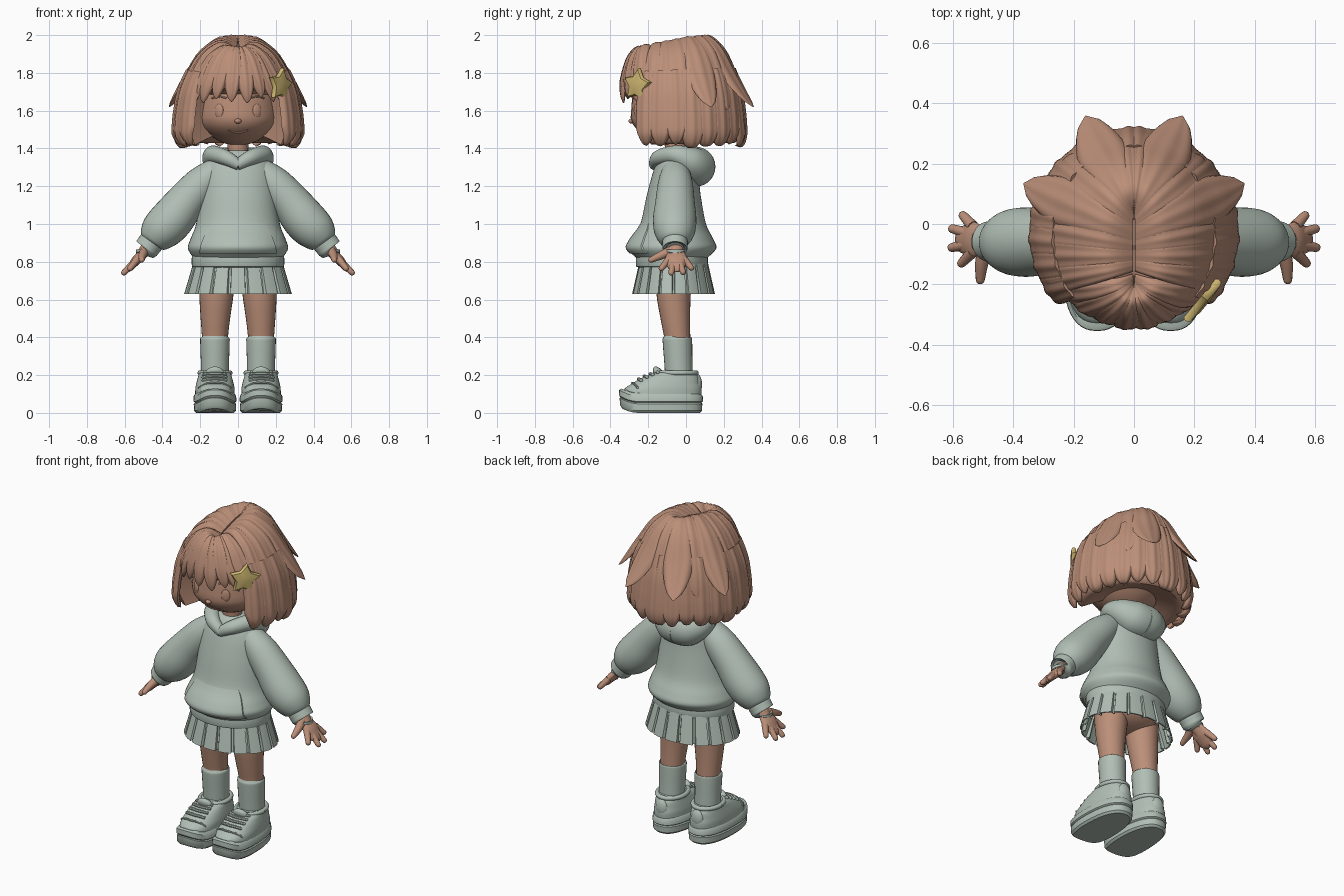
import bpy, bmesh, math, random
from math import sin, cos, pi, radians
from mathutils import Vector, Matrix
from mathutils.bvhtree import BVHTree

random.seed(4)
if "Cube" in bpy.data.objects:
    bpy.data.objects.remove(bpy.data.objects["Cube"])
built = []


def material(name, rgb):
    m = bpy.data.materials.new(name)
    m.use_nodes = True
    m.diffuse_color = (*rgb, 1)
    m.node_tree.nodes["Principled BSDF"].inputs["Base Color"].default_value = (*rgb, 1)
    return m


BROWN = material("warm_brown", (0.50, 0.275, 0.19))
SAGE = material("sage_cloth", (0.44, 0.52, 0.46))
GOLD = material("star_gold", (0.64, 0.49, 0.17))


def finish(bm, name, mat, mirror=False):
    bmesh.ops.recalc_face_normals(bm, faces=bm.faces)
    me = bpy.data.meshes.new(name)
    bm.to_mesh(me)
    bm.free()
    me.materials.append(mat)
    ob = bpy.data.objects.new(name, me)
    bpy.context.collection.objects.link(ob)
    if mirror:
        ob.modifiers.new("Mirror", "MIRROR")
    built.append(ob)


def loft(bm, rings, cap=True):
    rows = [[bm.verts.new(p) for p in r] for r in rings]
    n = len(rows[0])
    for a, b in zip(rows, rows[1:]):
        for i in range(n):
            j = (i + 1) % n
            bm.faces.new((a[i], a[j], b[j], b[i]))
    if cap:
        bm.faces.new(rows[0])
        bm.faces.new(rows[-1])


def spline(pts, t):
    """Smooth curve through points of any dimension, t from 0 to 1."""
    f = min(max(t, 0), 1) * (len(pts) - 1)
    i = min(int(f), len(pts) - 2)
    f -= i
    p = [pts[min(max(i + d, 0), len(pts) - 1)] for d in (-1, 0, 1, 2)]
    return [b + f / 2 * (c - a + f * (2*a - 5*b + 4*c - d + f * (3*(b - c) + d - a)))
            for a, b, c, d in zip(*p)]


def tube(bm, pts, ref, flat=1, n=20, steps=20, dome=False):
    """Round or flattened tube through (x, y, z, radius) points."""
    rings = []

    def ring(c, r, s, u):
        rings.append([c + s * (r * cos(a)) + u * (r * flat * sin(a))
                      for a in (2 * pi * i / n for i in range(n))])
    for k in range(steps + 1):
        t = k / steps
        q = spline(pts, t)
        tan = (Vector(spline(pts, t + .01)[:3]) - Vector(spline(pts, t - .01)[:3])).normalized()
        s = Vector(ref)
        s = (s - tan * s.dot(tan)).normalized()
        u = tan.cross(s)
        ring(Vector(q[:3]), q[3], s, u)
    if dome:
        for a in (.5, 1, 1.4):
            ring(Vector(q[:3]) + tan * (q[3] * sin(a)), q[3] * cos(a), s, u)
    loft(bm, rings)


def ellipse(z, cy, hx, hy, cx=0, n=48, power=2, toe=0):
    out = []
    for i in range(n):
        c, s = cos(2 * pi * i / n), sin(2 * pi * i / n)
        x = math.copysign(abs(c) ** (2 / power), c)
        y = math.copysign(abs(s) ** (2 / power), s)
        out.append(Vector((cx + hx * x * (1 - toe * y), cy + hy * y, z)))
    return out


def ball(bm, loc, size, rot=Matrix()):
    m = Matrix.Translation(loc) @ rot @ Matrix.Diagonal((*size, 1))
    return bmesh.ops.create_uvsphere(bm, u_segments=32, v_segments=20, radius=1, matrix=m)["verts"]


def on_front(tree, x, z, off=0.0):
    hit = tree.ray_cast(Vector((x, -2, z)), Vector((0, 1, 0)))[0]
    return (x, (hit.y if hit else -.2) - off, z)


# Head: rounder below the middle, with nose, eyes, ears, mouth and brows
bm = bmesh.new()
for v in ball(bm, (0, 0, 0), (1, 1, 1)):
    low = max(-v.co.z, 0)
    k = 1 + .11 * sin(pi * low) ** 2
    v.co = (v.co.x * .215 * k, -.06 + v.co.y * .228 * k, 1.63 + v.co.z * (.215 if low else .29))
face = BVHTree.FromBMesh(bm)
ball(bm, on_front(face, 0, 1.545, -.004), (.018, .02, .014))
finish(bm, "head", BROWN)

bm = bmesh.new()
ball(bm, on_front(face, .1, 1.6), (.025, .009, .036), Matrix.Rotation(.45, 4, "Z"))
finish(bm, "eyes", BROWN, True)
bm = bmesh.new()
ball(bm, (.225, -.08, 1.56), (.025, .035, .055))
finish(bm, "ears", BROWN, True)
bm = bmesh.new()
tube(bm, [(*on_front(face, x, 1.483 + 6 * x * x, .001), .005) for x in (-.05, -.025, 0, .025, .05)], (0, 0, 1), n=8)
finish(bm, "mouth", BROWN)
bm = bmesh.new()
tube(bm, [(*on_front(face, x, 1.675 - 6 * (x - .1) ** 2), .005) for x in (.06, .1, .14)], (0, 0, 1), n=8)
finish(bm, "eyebrows", BROWN, True)
bm = bmesh.new()
tube(bm, [(0, -.05, 1.28, .065), (0, -.055, 1.38, .055), (0, -.06, 1.48, .06)], (1, 0, 0))
finish(bm, "neck", BROWN)

# Hair surface: flows from the parting line outwards and down to a curled-in bob
PROFILE = [(0, 1.962), (.22, 1.985), (.42, 1.965), (.65, 1.9), (.84, 1.79), (.95, 1.70),
           (1, 1.62), (1.03, 1.55), (1.03, 1.48), (.93, 1.425), (.75, 1.435)]


def hair_point(deg, t, off):
    a = radians(deg)
    f, z = spline(PROFILE, t)
    z -= .065 * ((1 + cos(a)) / 2) ** 1.5 * max(0, 1 - f * f)
    part = -.08 - .12 * cos(a)
    p = Vector((.312 * sin(a) * f, part * (1 - f) + f * (-.035 - .322 * cos(a)), z))
    return p + (p - Vector((0, -.04, 1.62))).normalized() * off


def lock(bm, deg, width, t0, t1, lift=.016, flick=0, taper=.35, sweep=0):
    """One lens-shaped, softly ridged lock lying on the hair surface."""
    rings = []
    for i in range(21):
        k = i / 20
        t = t0 + (t1 - t0) * k
        thin = min(1, ((1 - k) / taper) ** .6) + .04
        mid = deg + sweep * (k - 1)
        rise = lift * min(1, .15 + t * 6) * min(1, thin + .2)
        out = flick * k ** 5
        ring = []
        for j in range(17):
            u = j / 8 - 1
            off = rise * math.sqrt(max(0, 1 - u * u)) + .0025 * cos(3 * pi * u) * min(1, t * 3) * min(1, thin)
            ring.append(hair_point(mid + width * thin * u, t, off + out))
        for u in (.6, 0, -.6):
            ring.append(hair_point(mid + width * thin * u, t, -.02 * min(1, thin) + out))
        rings.append(ring)
    loft(bm, rings)


def shell_end(deg):
    s = min(max((min(deg, 360 - deg) - 48) / 14, 0), 1)
    return .46 + .5 * s * s * (3 - 2 * s)


# Base of the hair, closed underneath towards the nape
bm = bmesh.new()
rings = [[hair_point(d, (.02 + .98 * i / 24) * shell_end(d), -.01) for d in range(0, 360, 4)] for i in range(25)]
for s in (.15, .4, .7):
    rings.append([p.lerp(Vector((0, -.03, 1.53)), s) for p in rings[24]])
loft(bm, rings)
finish(bm, "hair_base", BROWN)

bm = bmesh.new()
for d in range(57, 180, 15):
    lock(bm, d, 11, .38, .92 + random.uniform(-.04, .05), .026, random.uniform(0, .025), .3)
finish(bm, "hair_lower_layer", BROWN, True)

bm = bmesh.new()
for d, w, end, flick in ((62, 11, .72, 0), (78, 12, .66, .01), (95, 13, .68, .015), (137, 16, .62, .02),
                         (175, 11, .62, .01), (114, 17, .6, .085), (157, 19, .6, .1)):
    lock(bm, d, w, .01, end, random.uniform(.017, .022), flick, .38)
finish(bm, "hair_upper_layer", BROWN, True)

bm = bmesh.new()
for d, end in ((-55, .6), (-40, .57), (-24, .54), (-7, .56), (10, .57), (26, .53), (41, .56), (55, .6)):
    lock(bm, d, 12, .01, end, random.uniform(.018, .024), -.022, .4, d * .4)
finish(bm, "fringe", BROWN)

# Star hair clip
bm = bmesh.new()
mid, side, up, out = Vector((.226, -.258, 1.735)), Vector((.64, .768, 0)), Vector((0, 0, 1)), Vector((.768, -.64, 0))
rings = []
for depth, scale in ((-.014, .94), (-.009, 1), (.005, 1), (.012, .9), (.018, .35)):
    ring = []
    for i in range(10):
        a, r = pi * i / 5 + .15, (.054 if i % 2 else .093) * scale
        ring.append(mid + side * (r * sin(a)) + up * (r * cos(a)) + out * depth)
    rings.append(ring)
loft(bm, rings)
finish(bm, "star_clip", GOLD)

# Hooded top: body, hem band, front pocket, hood
bm = bmesh.new()
BODY = [(1.39, -.05, .08, .06), (1.36, -.05, .145, .09), (1.28, -.055, .185, .118), (1.15, -.065, .2, .143),
        (1.0, -.068, .222, .174), (.92, -.073, .252, .218), (.87, -.075, .265, .235), (.82, -.075, .236, .187)]
loft(bm, [ellipse(*spline(BODY, i / 35)) for i in range(36)])
body = BVHTree.FromBMesh(bm)
finish(bm, "top_body", SAGE)

bm = bmesh.new()
loft(bm, [ellipse(z, -.075, .245 - d, .191 - d) for z, d in
          ((.84, .012), (.832, .002), (.82, 0), (.785, 0), (.774, .003), (.77, .015))])
finish(bm, "hem_band", SAGE)

bm = bmesh.new()
rings = []
for i in range(15):
    k = i / 14
    half = .205 - .07 * k ** 1.6
    xs = [half * (j / 10 - 1) for j in range(21)]
    z, off = .845 + .17 * k, .009 - .012 * k ** 4
    rings.append([on_front(body, x, z, off) for x in xs] + [on_front(body, x, z, -.008) for x in reversed(xs)])
loft(bm, rings)
finish(bm, "front_pocket", SAGE)

bm = bmesh.new()
tube(bm, [(-.008, -.168, 1.31, .028), (.065, -.145, 1.35, .04), (.128, -.06, 1.366, .05), (.112, .015, 1.335, .078),
          (.055, .046, 1.308, .102), (-.005, .05, 1.303, .106)], (0, 0, 1), n=28, steps=36)
finish(bm, "hood", SAGE, True)

# Sleeves, cuffs and hands
bm = bmesh.new()
tube(bm, [(.1, -.055, 1.29, .07), (.19, -.056, 1.215, .092), (.275, -.058, 1.12, .104), (.35, -.06, 1.025, .115),
          (.41, -.06, .963, .108), (.45, -.06, .918, .083), (.462, -.06, .903, .06)], (0, 1, 0), n=32, steps=36)
finish(bm, "sleeves", SAGE, True)
bm = bmesh.new()
tube(bm, [(.45, -.058, .916, .058), (.456, -.058, .908, .067), (.472, -.058, .887, .067),
          (.486, -.058, .868, .065), (.488, -.058, .866, .05)], (0, 1, 0), n=28)
finish(bm, "cuffs", SAGE, True)

bm = bmesh.new()
tube(bm, [(.46, -.055, .9, .042), (.495, -.054, .857, .039), (.53, -.053, .815, .03)], (0, 1, 0), .8, dome=True)
tube(bm, [(.49, -.055, .865, .038), (.51, -.053, .84, .05), (.535, -.052, .812, .06), (.558, -.052, .785, .05)],
     (0, 1, 0), .42, dome=True)
for y0, tip in ((-.008, (.567, .028, .768)), (-.035, (.602, -.016, .745)),
                (-.065, (.604, -.078, .742)), (-.092, (.572, -.13, .765))):
    tube(bm, [(.535, y0, .812, .02), (*tip, .015)], (0, 1, 0), n=12, steps=6, dome=True)
tube(bm, [(.49, -.07, .862, .026), (.505, -.13, .835, .022), (.51, -.185, .81, .015)], (0, 0, 1), n=12, dome=True)
finish(bm, "hands", BROWN, True)

# Pleated skirt, hips, legs and socks
bm = bmesh.new()
PLEATS = 18


def pleat_ring(z, hx, hy, depth):
    ring = []
    for i in range(PLEATS):
        for f, inset in ((0, 0), (.4, -.005), (.8, 0), (.84, depth), (.96, depth)):
            a = 2 * pi * (i + f + .1) / PLEATS
            ring.append((cos(a) * hx * (1 - inset), -.066 + sin(a) * hy * (1 - inset), z))
    return ring


loft(bm, [pleat_ring(.8, .235, .18, .02), pleat_ring(.63, .285, .218, .08),
          pleat_ring(.63, .277, .21, .08), pleat_ring(.79, .22, .165, .02)], cap=False)
finish(bm, "pleated_skirt", SAGE)
bm = bmesh.new()
ball(bm, (0, -.068, .74), (.205, .155, .1))
finish(bm, "hips", BROWN)
bm = bmesh.new()
tube(bm, [(.108, -.066, .76, .1), (.115, -.065, .62, .09), (.12, -.056, .5, .078),
          (.122, -.046, .4, .069), (.122, -.04, .3, .066)], (1, 0, 0), n=28)
finish(bm, "legs", BROWN, True)
bm = bmesh.new()
tube(bm, [(.122, -.046, .4, .066), (.122, -.046, .396, .077), (.122, -.045, .37, .078), (.122, -.041, .28, .075),
          (.122, -.036, .18, .073)], (1, 0, 0), n=28)
finish(bm, "socks", SAGE, True)

# Chunky shoes: two-step sole with a lifted toe, upper, ankle collar, tongue, laces and heel tab
FX = .122
bm = bmesh.new()
soles = [ellipse(z, -.1325, hx, hy, FX, power=2.4, toe=.06) for z, hx, hy in
         ((0, .1, .205), (.012, .111, .217), (.048, .112, .219), (.054, .106, .214),
          (.06, .113, .2225), (.09, .112, .221), (.104, .101, .208))]
for p in (p for ring in soles for p in ring):
    p.z += 3 * max(0, -.25 - p.y) ** 2
loft(bm, soles)
finish(bm, "shoe_soles", SAGE, True)
bm = bmesh.new()
UPPER = [(.08, -.13, .104, .21), (.125, -.122, .104, .205), (.155, -.105, .099, .181),
         (.185, -.083, .091, .153), (.207, -.062, .084, .118), (.222, -.05, .07, .085)]
loft(bm, [ellipse(*spline(UPPER, i / 20), FX, power=2.3, toe=.05) for i in range(21)])
upper = BVHTree.FromBMesh(bm)
finish(bm, "shoe_uppers", SAGE, True)

bm = bmesh.new()
loop = ellipse(.212, -.045, .08, .1, FX, n=24)
tube(bm, [(*p, .013) for p in loop + loop[:1]], (0, 0, 1), n=10, steps=48)
ball(bm, (FX, -.145, .208), (.05, .024, .042), Matrix.Rotation(.6, 4, "X"))
ball(bm, (FX, .06, .15), (.04, .025, .055))
finish(bm, "shoe_collars", SAGE, True)

bm = bmesh.new()
for y, half, r in ((-.285, .085, .006), (-.252, .062, .009), (-.221, .062, .009), (-.19, .06, .009), (-.16, .055, .009)):
    pts = []
    for x in (-half, -half / 2, 0, half / 2, half):
        hit = upper.ray_cast(Vector((FX + x, y + 4 * x * x, 1)), Vector((0, 0, -1)))[0]
        pts.append((FX + x, y + 4 * x * x, hit.z + .003 if hit else .15, r))
    tube(bm, pts, (0, 0, 1), n=8, steps=12, dome=True)
finish(bm, "shoe_laces", SAGE, True)

# Smooth shading with sharp edges kept
bpy.ops.object.select_all(action="DESELECT")
for ob in built:
    ob.select_set(True)
bpy.context.view_layer.objects.active = built[0]
bpy.ops.object.shade_smooth_by_angle(angle=radians(40))
